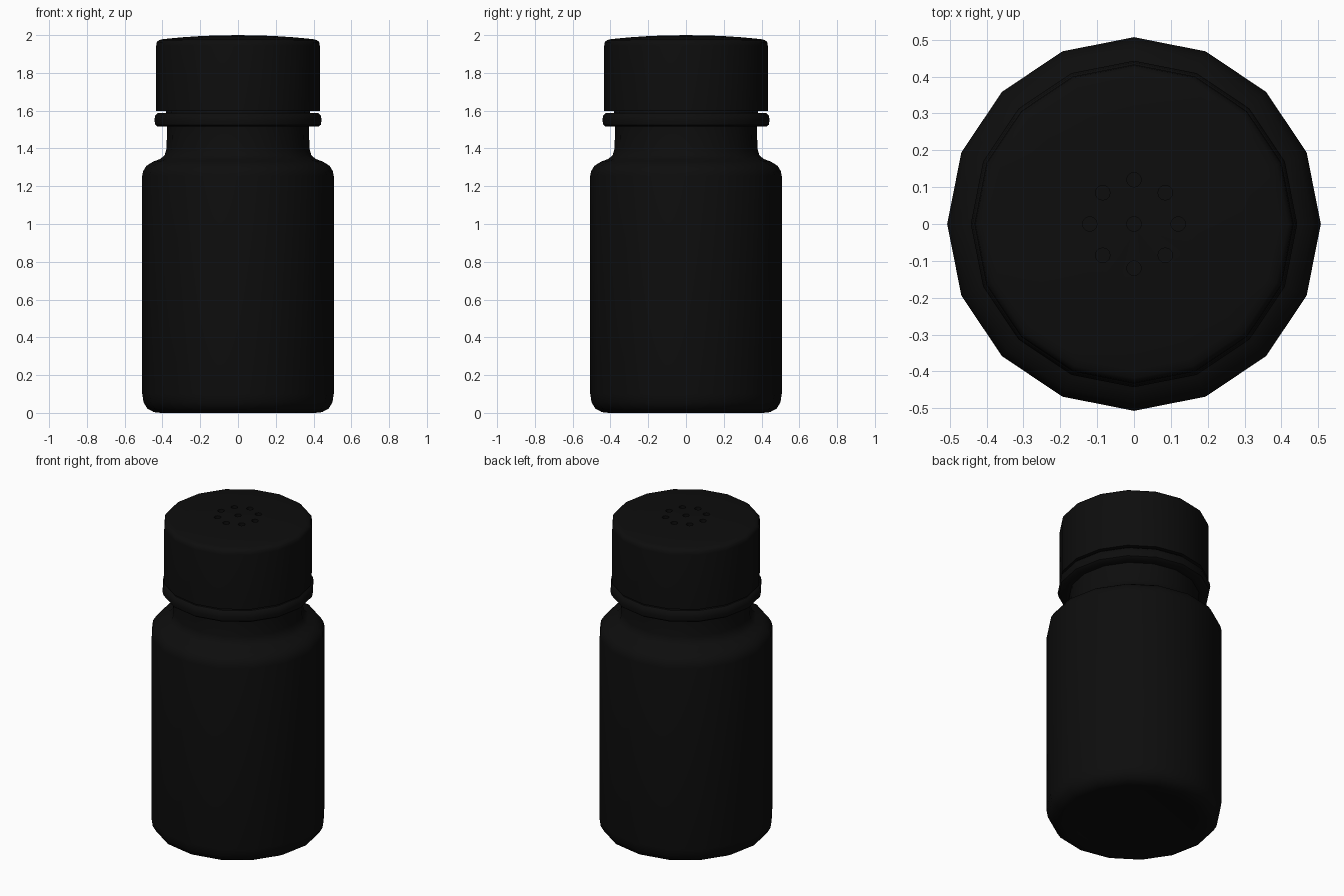
import bpy, bmesh, math

if "Cube" in bpy.data.objects:
    bpy.data.objects.remove(bpy.data.objects["Cube"])

SIDES = 16

black = bpy.data.materials.new("black")
black.diffuse_color = (0.004, 0.004, 0.004, 1)
black.use_nodes = True
black.node_tree.nodes["Principled BSDF"].inputs["Base Color"].default_value = black.diffuse_color


def lathe(name, profile, sides=SIDES):
    """Revolve (radius, height) points, listed bottom to top, about z."""
    bm = bmesh.new()
    rings = []
    for r, z in profile:
        if r == 0:
            rings.append([bm.verts.new((0, 0, z))] * sides)
        else:
            rings.append([bm.verts.new((r * math.cos(2 * math.pi * i / sides),
                                        r * math.sin(2 * math.pi * i / sides), z))
                          for i in range(sides)])
    for low, high in zip(rings, rings[1:]):
        for i in range(sides):
            j = (i + 1) % sides
            bm.faces.new(dict.fromkeys((low[i], low[j], high[j], high[i])))
    bmesh.ops.recalc_face_normals(bm, faces=bm.faces)
    mesh = bpy.data.meshes.new(name)
    bm.to_mesh(mesh)
    bm.free()
    obj = bpy.data.objects.new(name, mesh)
    bpy.context.collection.objects.link(obj)
    mesh.materials.append(black)
    return obj


def activate(obj):
    bpy.ops.object.select_all(action='DESELECT')
    obj.select_set(True)
    bpy.context.view_layer.objects.active = obj


# Bottle: rounded base, straight wall, shoulder, neck with a collar
bottle = lathe("bottle", [
    (0, 0.012), (0.36, 0.012), (0.41, 0), (0.445, 0.004), (0.48, 0.023),
    (0.50, 0.056), (0.507, 0.10), (0.507, 1.255), (0.502, 1.28), (0.485, 1.308),
    (0.45, 1.33), (0.41, 1.345), (0.388, 1.365), (0.378, 1.40), (0.376, 1.515),
    (0.425, 1.515), (0.438, 1.525), (0.443, 1.55), (0.438, 1.575),
    (0.425, 1.587), (0.38, 1.587), (0.38, 1.61), (0, 1.61)])

# Cap with a gently domed top
cap = lathe("cap", [
    (0, 1.598), (0.433, 1.598), (0.433, 1.945), (0.430, 1.963), (0.418, 1.974),
    (0.395, 1.979), (0.30, 1.988), (0.18, 1.996), (0, 2.0)])

# Shaker holes: one in the middle and eight around it
holes = bmesh.new()
spots = [(0, 0)] + [(0.12 * math.cos(a * math.pi / 4), 0.12 * math.sin(a * math.pi / 4))
                    for a in range(8)]
for x, y in spots:
    new = bmesh.ops.create_cone(holes, cap_ends=True, segments=12,
                                radius1=0.02, radius2=0.02, depth=0.12)
    bmesh.ops.translate(holes, verts=new["verts"], vec=(x, y, 2.0))
mesh = bpy.data.meshes.new("hole_cutter")
holes.to_mesh(mesh)
holes.free()
cutter = bpy.data.objects.new("hole_cutter", mesh)
cutter.hide_render = True
bpy.context.collection.objects.link(cutter)

mod = cap.modifiers.new("holes", 'BOOLEAN')
mod.operation = 'DIFFERENCE'
mod.solver = 'EXACT'
mod.object = cutter
activate(cap)
bpy.ops.object.modifier_apply(modifier=mod.name)
bpy.data.objects.remove(cutter)

# Smooth shading with crisp rims
for obj in (bottle, cap):
    activate(obj)
    bpy.ops.object.shade_smooth_by_angle(angle=math.radians(40))
